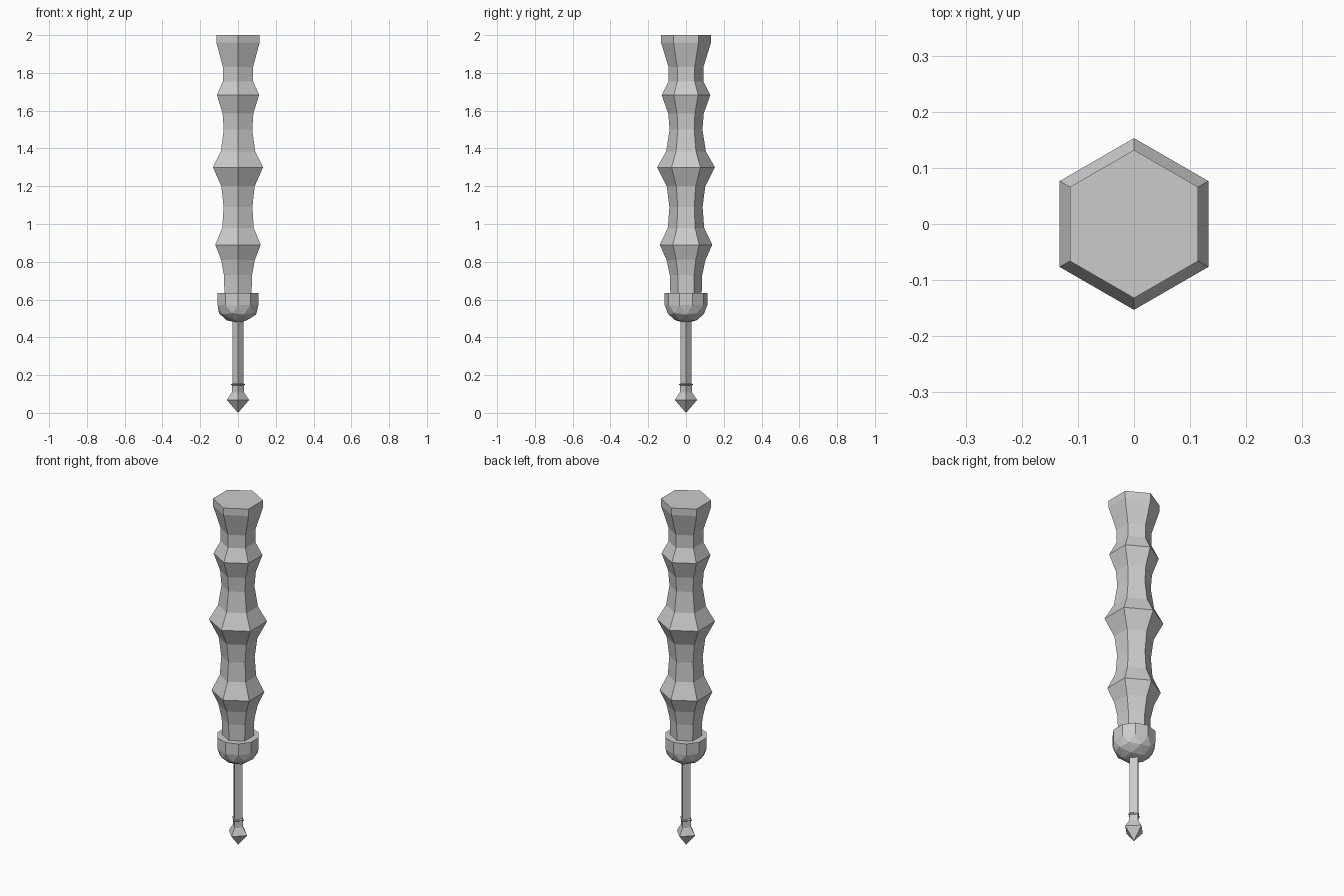
import bpy, bmesh
from math import pi, cos, sin

if "Cube" in bpy.data.objects:
    bpy.data.objects.remove(bpy.data.objects["Cube"])


def finish(bm, name):
    bmesh.ops.recalc_face_normals(bm, faces=bm.faces)
    mesh = bpy.data.meshes.new(name)
    bm.to_mesh(mesh)
    bm.free()
    obj = bpy.data.objects.new(name, mesh)
    bpy.context.collection.objects.link(obj)
    return obj


def lathe(name, profile, sides):
    """Stack of polygon rings with a corner on +y; radius 0 makes a point."""
    bm = bmesh.new()
    rings = []
    for r, z in profile:
        n = sides if r > 0 else 1
        rings.append([bm.verts.new((r * cos(pi / 2 + 2 * pi * i / sides),
                                    r * sin(pi / 2 + 2 * pi * i / sides), z))
                      for i in range(n)])
    for a, b in zip(rings, rings[1:]):
        for i in range(sides):
            j = (i + 1) % sides
            if len(a) == 1:
                bm.faces.new((a[0], b[j], b[i]))
            else:
                bm.faces.new((a[i], a[j], b[j], b[i]))
    for ring in (rings[0], rings[-1]):
        if len(ring) > 2:
            bm.faces.new(ring)
    return finish(bm, name)


# Ribbed six-sided grip
grip = [(0.082, 0.60), (0.086, 0.73), (0.103, 0.81), (0.139, 0.89),
        (0.096, 0.98), (0.088, 1.09), (0.102, 1.20), (0.153, 1.30),
        (0.105, 1.385), (0.087, 1.50), (0.094, 1.585), (0.129, 1.683),
        (0.092, 1.755), (0.092, 1.83), (0.132, 1.96), (0.132, 2.0)]
lathe("grip", grip, 6)

# Collar: squashed lower half of an icosphere with a straight ten-sided rim
bm = bmesh.new()
bmesh.ops.create_icosphere(bm, subdivisions=2, radius=0.113)
bmesh.ops.delete(bm, geom=[v for v in bm.verts if v.co.z > 0.001], context='VERTS')
for v in bm.verts:
    v.co.z = v.co.z * 0.83 + 0.57
rim = [e for e in bm.edges if e.is_boundary]
new = bmesh.ops.extrude_edge_only(bm, edges=rim)["geom"]
for v in new:
    if isinstance(v, bmesh.types.BMVert):
        v.co.z = 0.635
bmesh.ops.holes_fill(bm, edges=[e for e in bm.edges if e.is_boundary], sides=0)
finish(bm, "collar")

# Slim four-sided shaft with a pointed tip
shaft = [(0, 0), (0.059, 0.068), (0.033, 0.108), (0.031, 0.145),
         (0.037, 0.149), (0.037, 0.152), (0.030, 0.156), (0.030, 0.52)]
lathe("shaft", shaft, 4)
